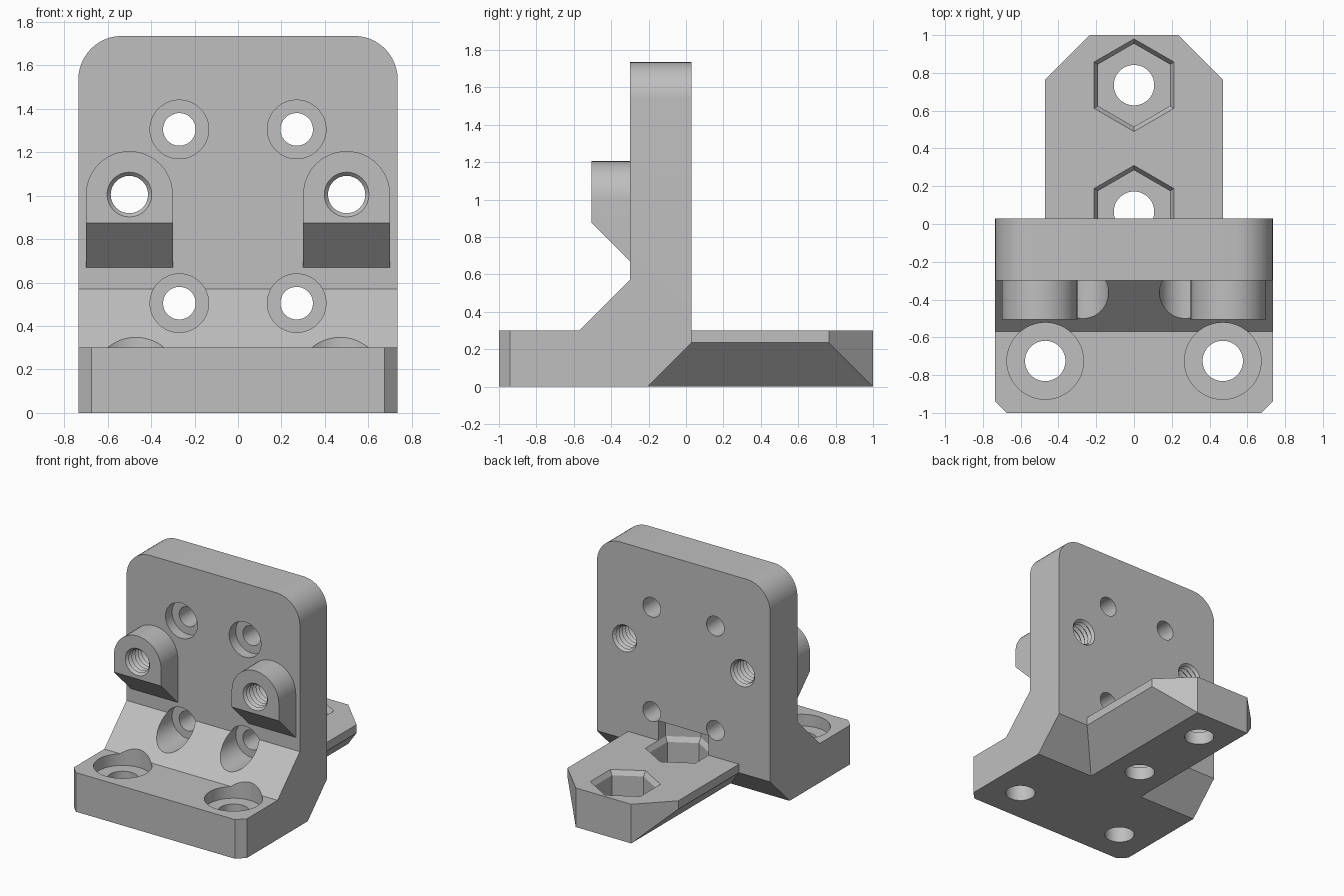
import bpy, bmesh, math

if "Cube" in bpy.data.objects:
    bpy.data.objects.remove(bpy.data.objects["Cube"])

grey = bpy.data.materials.new("light grey")
grey.diffuse_color = (0.52, 0.52, 0.52, 1)
grey.use_nodes = True
grey.node_tree.nodes["Principled BSDF"].inputs["Base Color"].default_value = grey.diffuse_color


def mesh_object(name, bm):
    bmesh.ops.recalc_face_normals(bm, faces=bm.faces)
    me = bpy.data.meshes.new(name)
    bm.to_mesh(me)
    bm.free()
    me.materials.append(grey)
    ob = bpy.data.objects.new(name, me)
    bpy.context.collection.objects.link(ob)
    return ob


def place(axis, u, v, w):
    return {"x": (w, u, v), "y": (u, w, v), "z": (u, v, w)}[axis]


def loft(name, axis, sections):
    """Skin a list of (outline, position along axis), with capped ends."""
    bm = bmesh.new()
    rings = [[bm.verts.new(place(axis, u, v, w)) for u, v in pts] for pts, w in sections]
    n = len(rings[0])
    for a, b in zip(rings, rings[1:]):
        for i in range(n):
            bm.faces.new((a[i], a[(i + 1) % n], b[(i + 1) % n], b[i]))
    bm.faces.new(rings[0])
    bm.faces.new(rings[-1])
    return mesh_object(name, bm)


def prism(name, axis, pts, lo, hi):
    return loft(name, axis, [(pts, lo), (pts, hi)])


def ngon(cu, cv, r, n=48, start=0.0):
    return [(cu + r * math.cos(start + math.tau * i / n),
             cv + r * math.sin(start + math.tau * i / n)) for i in range(n)]


def combine(target, other, op):
    mod = target.modifiers.new("combine", 'BOOLEAN')
    mod.operation, mod.solver, mod.object = op, 'EXACT', other
    bpy.context.view_layer.objects.active = target
    bpy.ops.object.modifier_apply(modifier=mod.name)
    bpy.data.objects.remove(other)


# Base and upright plate from one side profile
bracket = prism("mounting_bracket", "x",
                [(-1, 0), (-0.205, 0), (0.03, 0.235), (0.03, 1.735), (-0.30, 1.735),
                 (-0.30, 0.57), (-0.57, 0.30), (-1, 0.30)], -0.735, 0.735)


def bevel_edges(ob, test, offset, segments):
    bm = bmesh.new()
    bm.from_mesh(ob.data)
    edges = [e for e in bm.edges if all(test(v.co) for v in e.verts)
             and abs(e.verts[0].co.x - e.verts[1].co.x) < 0.01]
    bmesh.ops.bevel(bm, geom=edges, offset=offset, segments=segments,
                    affect='EDGES', profile=0.5)
    bm.to_mesh(ob.data)
    bm.free()


bevel_edges(bracket, lambda c: c.z > 1.7, 0.2, 12)      # rounded top corners
bevel_edges(bracket, lambda c: c.y < -0.99, 0.06, 1)    # clipped front corners

# Rear tongue with sloped underside and clipped end corners
tongue = prism("tongue", "y", [(-0.235, 0), (0.235, 0), (0.47, 0.235), (0.47, 0.30),
                               (-0.47, 0.30), (-0.47, 0.235)], -0.25, 1.05)
outline = prism("tongue_outline", "z", [(-0.47, -0.22), (0.47, -0.22), (0.47, 0.765),
                                        (0.235, 1), (-0.235, 1), (-0.47, 0.765)], -0.1, 0.4)
combine(tongue, outline, 'INTERSECT')
combine(bracket, tongue, 'UNION')

# Arched lugs on the plate front with sloped undersides
for s in (-1, 1):
    arch = [(s * 0.5 + 0.2 * math.cos(math.pi * i / 24),
             1.005 + 0.2 * math.sin(math.pi * i / 24)) for i in range(25)]
    arch += [(s * 0.5 - 0.2, 0.60), (s * 0.5 + 0.2, 0.60)]
    lug = prism("lug", "y", arch, -0.505, -0.25)
    slope = prism("lug_slope", "x", [(-0.505 - 0.1, 0.77), (-0.505 - 0.1, 0.5),
                                     (-0.2, 0.5), (-0.2, 0.57), (-0.505, 0.875),
                                     (-0.605, 0.875)], s * 0.5 - 0.3, s * 0.5 + 0.3)
    combine(lug, slope, 'DIFFERENCE')
    combine(bracket, lug, 'UNION')

for s in (-1, 1):
    # Counterbored screw holes in the plate
    for z in (0.505, 1.305):
        combine(bracket, prism("bore", "y", ngon(s * 0.27, z, 0.135), -0.65, -0.22), 'DIFFERENCE')
        combine(bracket, prism("hole", "y", ngon(s * 0.27, z, 0.075), -0.4, 0.1), 'DIFFERENCE')
    # Counterbored screw holes in the base
    combine(bracket, prism("bore", "z", ngon(s * 0.47, -0.725, 0.203), 0.21, 0.55), 'DIFFERENCE')
    combine(bracket, prism("hole", "z", ngon(s * 0.47, -0.725, 0.107), -0.1, 0.25), 'DIFFERENCE')
    # Threaded holes through the lugs
    rings = [(ngon(s * 0.5, 1.005, (0.086, 0.104)[j % 2], 32), -0.523 + 0.019 * j)
             for j in range(31)]
    combine(bracket, loft("thread", "y", rings), 'DIFFERENCE')

# Hexagonal nut pockets with a chamfered mouth and a through hole
for y, top in ((0.735, 0.40), (0.065, 0.45)):
    small = ngon(0, y, 0.22, 6, math.pi / 6)
    large = ngon(0, y, 0.245, 6, math.pi / 6)
    combine(bracket, loft("pocket", "z", [(small, 0.10), (small, 0.265), (large, 0.30),
                                          (large, top)]), 'DIFFERENCE')
    combine(bracket, prism("hole", "z", ngon(0, y, 0.107), -0.1, 0.15), 'DIFFERENCE')

# Smooth the round walls, keep the machined edges sharp
bpy.ops.object.select_all(action='DESELECT')
bracket.select_set(True)
bpy.context.view_layer.objects.active = bracket
bpy.ops.object.shade_smooth_by_angle(angle=math.radians(25))
